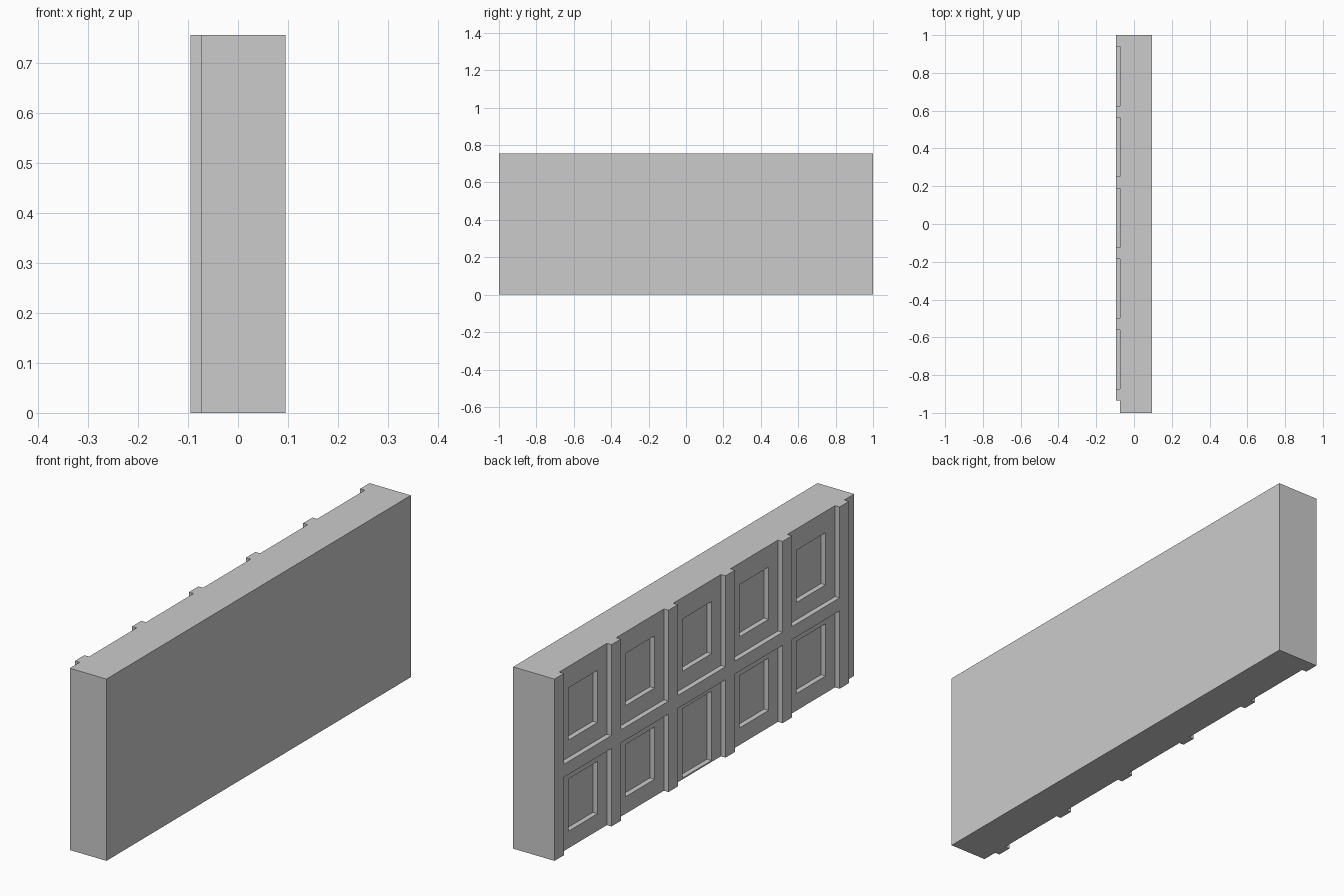
import bpy
import bmesh
from mathutils import Matrix, Vector

if "Cube" in bpy.data.objects:
    bpy.data.objects.remove(bpy.data.objects["Cube"])

FRONT, WALL, BACK = -0.095, -0.0738, 0.095   # relief face, wall face, rear face
HEIGHT = 0.756
PERIOD, PILASTER = 0.3747, 0.0615
BAYS = 5
BAND_LOW, BAND_TOP = 0.324, 0.378
RECESS = 0.021


def make_boxes(name, boxes):
    """One object from a list of (low corner, high corner) boxes."""
    bm = bmesh.new()
    for lo, hi in boxes:
        lo, hi = Vector(lo), Vector(hi)
        size = hi - lo
        bmesh.ops.create_cube(
            bm, size=1,
            matrix=Matrix.Translation((lo + hi) / 2) @ Matrix.Diagonal((*size, 1)))
    mesh = bpy.data.meshes.new(name)
    bm.to_mesh(mesh)
    bm.free()
    obj = bpy.data.objects.new(name, mesh)
    bpy.context.collection.objects.link(obj)
    return obj


# Main block
wall = make_boxes("building_block", [((WALL, -1, 0), (BACK, 1, HEIGHT))])

# Pilasters, counted from the +y end
pilasters = []
for i in range(BAYS + 1):
    top = 1 - i * PERIOD
    pilasters.append(((FRONT, top - PILASTER, 0), (WALL, top, HEIGHT)))
make_boxes("pilasters", pilasters)

# Floor band segments and window recesses for each bay
bands, recesses = [], []
for i in range(BAYS):
    high = 1 - i * PERIOD - PILASTER
    low = 1 - (i + 1) * PERIOD
    bands.append(((FRONT, low, BAND_LOW), (WALL, high, BAND_TOP)))
    mid = (low + high) / 2
    for floor in range(2):
        z0, z1 = 0.071 + floor * 0.379, 0.288 + floor * 0.379
        if i == 2 and floor == 0:      # central doorway
            z0, z1 = 0.006, 0.294
        recesses.append(((WALL - 0.05, mid - 0.095, z0),
                         (WALL + RECESS, mid + 0.095, z1)))
make_boxes("floor_band", bands)

# Cut windows and door into the wall
cutter = make_boxes("opening_cutter", recesses)
cutter.hide_render = True
cutter.hide_viewport = True
cutter.display_type = 'WIRE'
mod = wall.modifiers.new("openings", 'BOOLEAN')
mod.operation = 'DIFFERENCE'
mod.solver = 'EXACT'
mod.object = cutter
